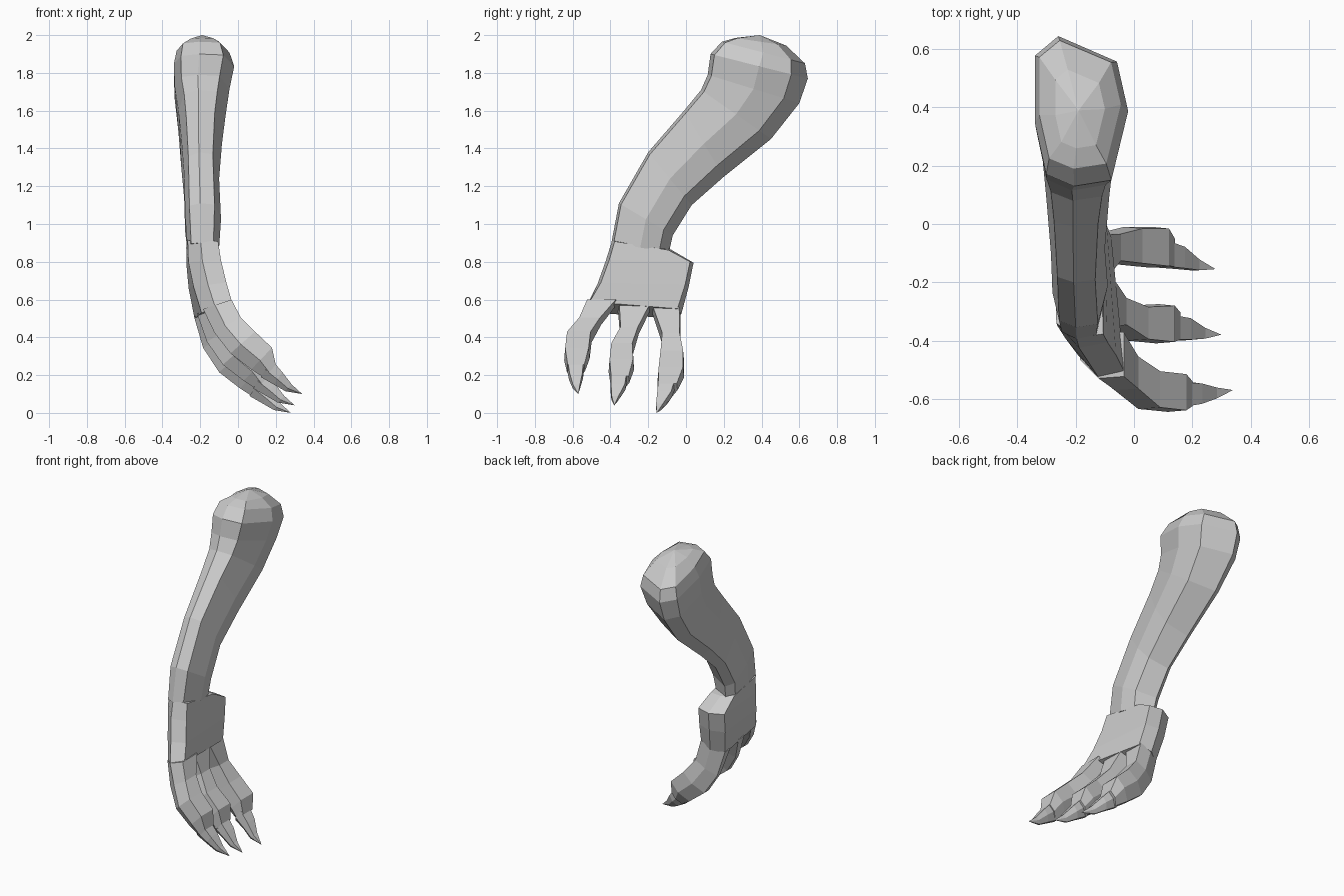
import bpy, bmesh

if "Cube" in bpy.data.objects:
    bpy.data.objects.remove(bpy.data.objects["Cube"])


def loft(name, rings, tip=None):
    """Skin a list of equal-length rings; close the far end with a tip or a flat cap."""
    bm = bmesh.new()
    loops = [[bm.verts.new(p) for p in r] for r in rings]
    n = len(loops[0])
    for a, b in zip(loops, loops[1:]):
        for i in range(n):
            j = (i + 1) % n
            bm.faces.new((a[i], a[j], b[j], b[i]))
    bm.faces.new(loops[0])
    if tip:
        t = bm.verts.new(tip)
        for i in range(n):
            bm.faces.new((loops[-1][i], loops[-1][(i + 1) % n], t))
    else:
        bm.faces.new(loops[-1])
    bmesh.ops.recalc_face_normals(bm, faces=bm.faces)
    me = bpy.data.meshes.new(name)
    bm.to_mesh(me)
    bm.free()
    ob = bpy.data.objects.new(name, me)
    bpy.context.collection.objects.link(ob)
    return ob


def lerp(a, b, t):
    return a + (b - a) * t


def arm_ring(fy, fz, by, bz, xl, xr):
    """Eight-sided slice between a front point and a back point."""
    section = [(.42, 0), (.82, .04), (1, .5), (.88, .83),
               (.25, 1), (0, .87), (0, .42), (.12, .08)]
    return [(lerp(xl, xr, s), lerp(fy, by, u), lerp(fz, bz, u)) for s, u in section]


def hand_ring(ix, iz, ox, oz, yl, yr, front=.38, back=.28):
    """Six-sided slice: flat inner (palm) side, outer side chamfered front and back."""
    w = yr - yl
    section = [(0, .04), (0, .96), (.5, 1), (1, 1 - back), (1, front), (.58, 0)]
    return [(lerp(ix, ox, t), yl + w * s, lerp(iz, oz, t)) for t, s in section]


# Arm: front y,z / back y,z / left and right x
arm = [(-.395, .90, -.09, .85, -.268, -.10),
       (-.355, 1.11, -.07, .94, -.28, -.09),
       (-.20, 1.38, .03, 1.10, -.285, -.10),
       (-.01, 1.60, .20, 1.25, -.30, -.085),
       (.08, 1.71, .45, 1.45, -.315, -.065),
       (.115, 1.79, .60, 1.64, -.335, -.045),
       (.13, 1.90, .645, 1.77, -.34, -.02),
       (.19, 1.965, .63, 1.85, -.325, -.045),
       (.26, 1.985, .53, 1.945, -.27, -.10)]
loft("arm", [arm_ring(*s) for s in arm], tip=(-.19, .39, 2.0))

# Palm slices: inner x,z / outer x,z / front and back y / shift of the back edge in x,z
palm = [(-.105, .91, -.265, .92, -.39, -.08, -.01, -.05),
        (-.09, .81, -.26, .80, -.425, .04, -.015, -.01),
        (-.06, .69, -.23, .67, -.47, .015, -.035, -.01),
        (-.03, .59, -.185, .535, -.53, -.025, -.05, -.04)]
rings = []
for ix, iz, ox, oz, yl, yr, dx, dz in palm:
    ring = []
    for x, y, z in hand_ring(ix, iz, ox, oz, yl, yr, .16, .1):
        t = (y - yl) / (yr - yl)
        ring.append((x + dx * t, y, z + dz * t))
    rings.append(ring)
loft("palm", rings)

# Shared finger profile: inner x,z / outer x,z / how far the finger's offset applies in x, z
profile = [(-.035, .60, -.185, .55, .8, .4),
           (.015, .505, -.125, .425, 1, .8),
           (.09, .43, -.04, .315, 1, 1),
           (.18, .345, .07, .23, 1, 1),
           (.20, .255, .14, .185, 1, 1)]
claw_profile = [(.18, .28, .12, .19, 1, 1),
                (.235, .215, .19, .15, 1, 1),
                (.285, .15, .25, .115, 1, 1)]

# Each finger: x,z offset, widths in y along the finger, claw widths, tip y
fingers = [
    (0, 0, [(-.53, -.365), (-.57, -.45), (-.635, -.50), (-.645, -.51), (-.63, -.535)],
     [(-.63, -.54), (-.62, -.545), (-.60, -.56)], -.57),
    (-.04, -.06, [(-.36, -.185), (-.35, -.25), (-.40, -.28), (-.41, -.275), (-.40, -.30)],
     [(-.40, -.31), (-.40, -.32), (-.395, -.355)], -.38),
    (-.06, -.10, [(-.18, -.03), (-.13, -.03), (-.14, -.01), (-.15, -.01), (-.15, -.045)],
     [(-.15, -.055), (-.155, -.075), (-.16, -.12)], -.155),
]


def finger_rings(prof, widths, dx, dz):
    return [hand_ring(ix + dx * kx, iz + dz * kz, ox + dx * kx, oz + dz * kz, yl, yr)
            for (ix, iz, ox, oz, kx, kz), (yl, yr) in zip(prof, widths)]


for n, (dx, dz, widths, claw_widths, tip_y) in enumerate(fingers, 1):
    loft(f"finger_{n}", finger_rings(profile, widths, dx, dz))
    loft(f"claw_{n}", finger_rings(claw_profile, claw_widths, dx, dz),
         tip=(.34 + dx, tip_y, .10 + dz))
